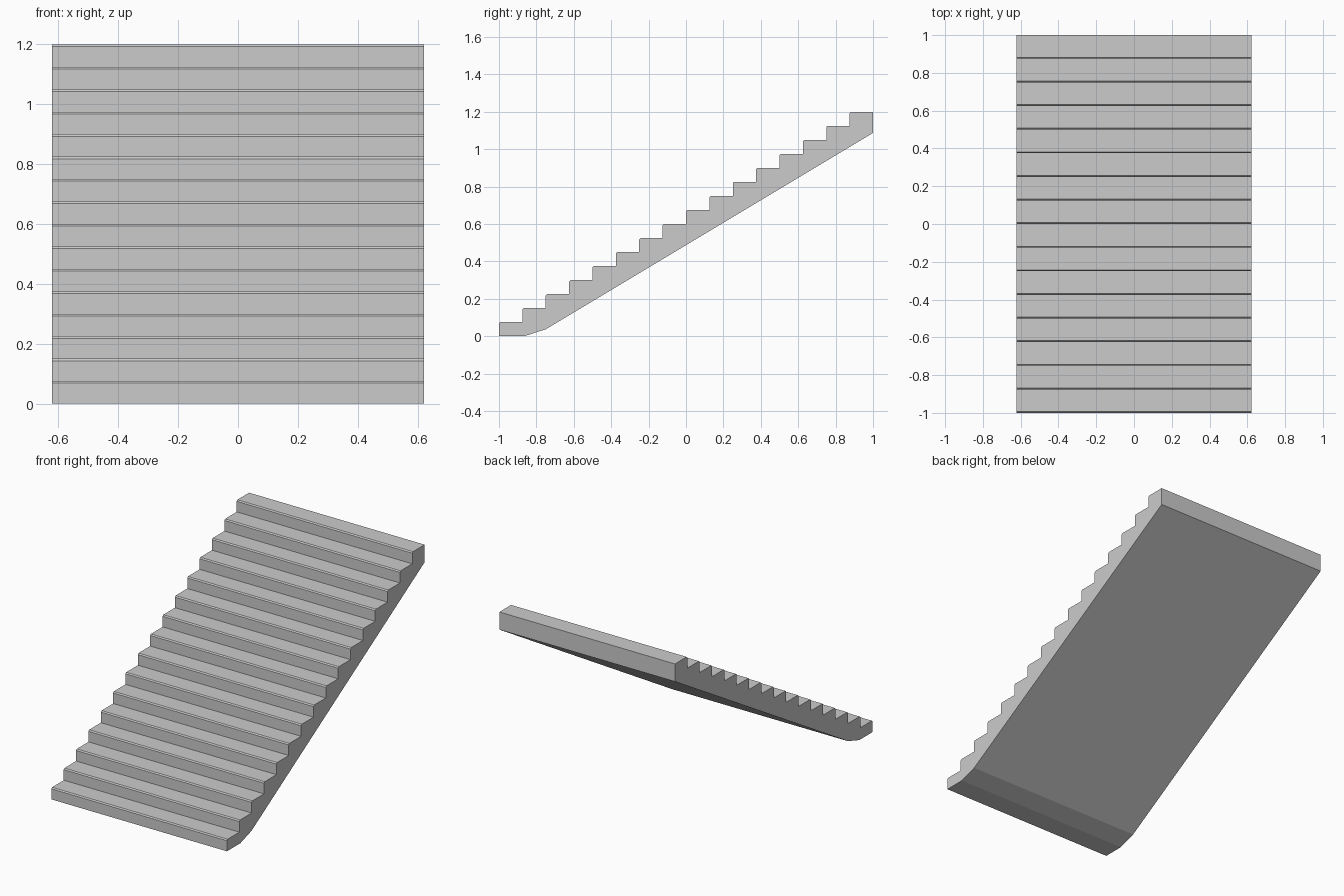
import bpy
import bmesh

cube = bpy.data.objects.get("Cube")
if cube:
    bpy.data.objects.remove(cube)

STEPS, RUN, RISE = 16, 0.125, 0.075
HALF_WIDTH = 0.622
NOSE = 0.007

# Plain concrete
concrete = bpy.data.materials.new("concrete_grey")
concrete.use_nodes = True
colour = (0.6, 0.6, 0.6, 1)
concrete.diffuse_color = colour
concrete.node_tree.nodes["Principled BSDF"].inputs["Base Color"].default_value = colour

# Side profile: sloping underside, then chamfered steps from bottom to top
profile = [(1, 1.087), (-0.75, 0.037), (-0.865, 0), (-1, 0)]
for i in range(STEPS):
    y, z = -1 + i * RUN, (i + 1) * RISE
    if i:
        profile.append((y, z - RISE))
    profile += [(y, z - NOSE), (y + NOSE, z)]
profile.append((1, STEPS * RISE))

# Extrude the profile across the width of the flight
bm = bmesh.new()
side = bm.faces.new([bm.verts.new((-HALF_WIDTH, y, z)) for y, z in profile])
result = bmesh.ops.extrude_face_region(bm, geom=[side], use_keep_orig=True)
moved = [v for v in result["geom"] if isinstance(v, bmesh.types.BMVert)]
bmesh.ops.translate(bm, verts=moved, vec=(2 * HALF_WIDTH, 0, 0))
bmesh.ops.recalc_face_normals(bm, faces=bm.faces)

mesh = bpy.data.meshes.new("stair_flight")
bm.to_mesh(mesh)
bm.free()
mesh.materials.append(concrete)
stairs = bpy.data.objects.new("stair_flight", mesh)
bpy.context.collection.objects.link(stairs)
